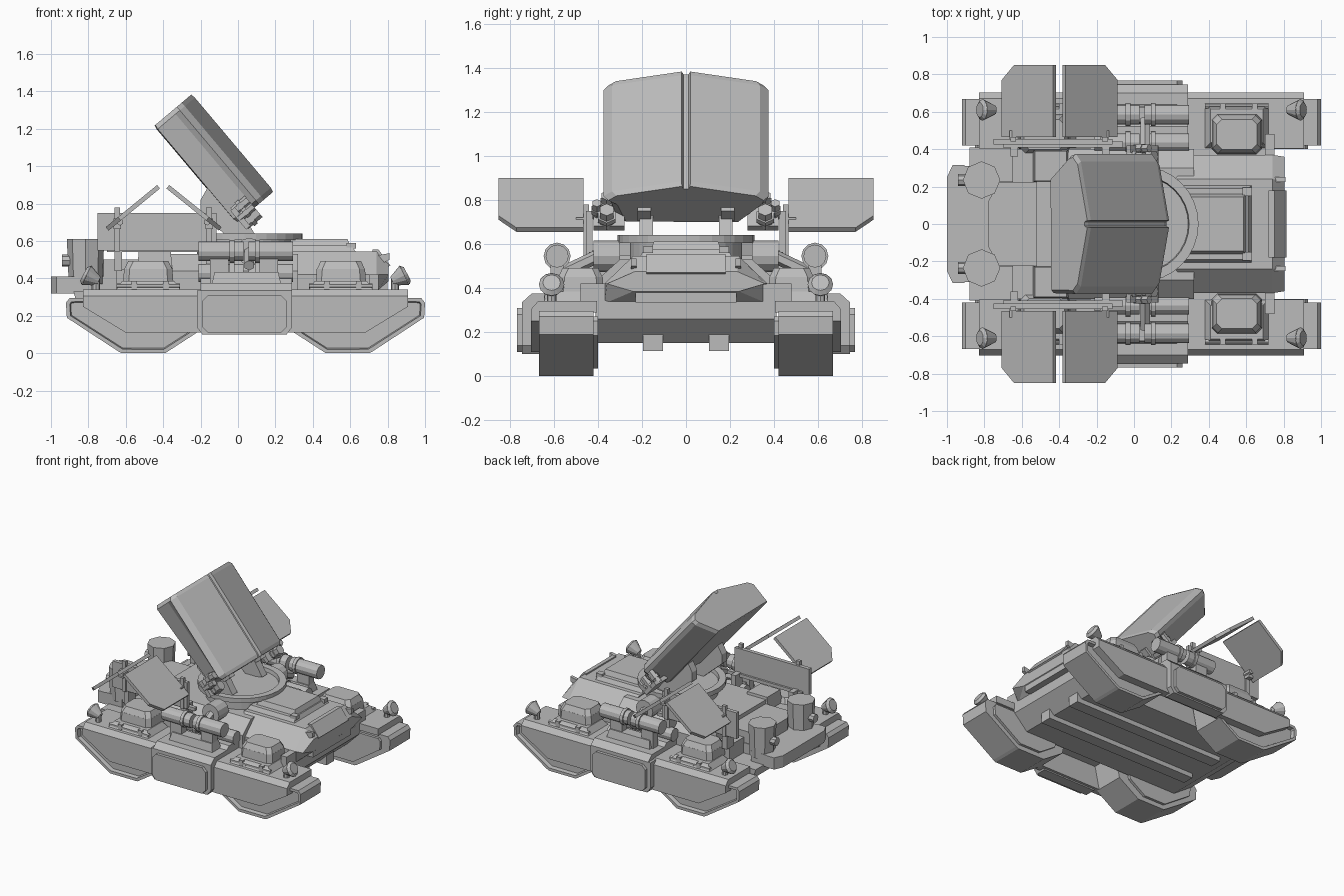
import bpy, bmesh, math
from mathutils import Matrix, Vector

if "Cube" in bpy.data.objects:
    bpy.data.objects.remove(bpy.data.objects["Cube"])

grey = bpy.data.materials.new("plain grey")
grey.diffuse_color = (0.5, 0.5, 0.5, 1)
grey.use_nodes = True
grey.node_tree.nodes["Principled BSDF"].inputs["Base Color"].default_value = grey.diffuse_color


def finish(name, bm, mirror=False, inset=None):
    bmesh.ops.recalc_face_normals(bm, faces=bm.faces)
    if inset:       # frame the outermost side face and sink its middle
        face = max(bm.faces, key=lambda f: f.calc_center_median().y)
        for thick, depth in inset:
            bmesh.ops.inset_region(bm, faces=[face], thickness=thick, depth=0)
            for v in face.verts:
                v.co.y += depth
    me = bpy.data.meshes.new(name)
    bm.to_mesh(me)
    bm.free()
    me.materials.append(grey)
    ob = bpy.data.objects.new(name, me)
    bpy.context.collection.objects.link(ob)
    if mirror:
        ob.modifiers.new("mirror", 'MIRROR').use_axis = (False, True, False)
    return ob


def loft(name, rings, **kw):
    """Join equal-length rings of 3D points into a closed solid."""
    bm = bmesh.new()
    vs = [[bm.verts.new(p) for p in r] for r in rings]
    n = len(rings[0])
    for a, b in zip(vs, vs[1:]):
        for i in range(n):
            j = (i + 1) % n
            bm.faces.new((a[i], a[j], b[j], b[i]))
    bm.faces.new(vs[0])
    bm.faces.new(vs[-1])
    return finish(name, bm, **kw)


def side(name, pts, y0, y1, **kw):      # xz profile pushed along y
    return loft(name, [[(x, y, z) for x, z in pts] for y in (y0, y1)], **kw)


def cross(name, pts, x0, x1, **kw):     # yz profile pushed along x
    return loft(name, [[(x, y, z) for y, z in pts] for x in (x0, x1)], **kw)


def plan(name, pts, z0, z1, **kw):      # xy profile pushed along z
    return loft(name, [[(x, y, z) for x, y in pts] for z in (z0, z1)], **kw)


def box(name, x0, x1, y0, y1, z0, z1, **kw):
    return plan(name, [(x0, y0), (x1, y0), (x1, y1), (x0, y1)], z0, z1, **kw)


def taper(name, x0, x1, y0, y1, z0, z1, d, c=0.0, **kw):   # smaller top, corners cut by c
    def ring(a, b, e, f, z):
        if not c:
            return [(a, e, z), (b, e, z), (b, f, z), (a, f, z)]
        return [(a+c, e, z), (b-c, e, z), (b, e+c, z), (b, f-c, z),
                (b-c, f, z), (a+c, f, z), (a, f-c, z), (a, e+c, z)]
    return loft(name, [ring(x0, x1, y0, y1, z0), ring(x0+d, x1-d, y0+d, y1-d, z1)], **kw)


def rod(name, a, b, r, r2=None, n=12, **kw):
    a, b = Vector(a), Vector(b)
    m = Matrix.Translation((a + b) / 2) @ (b - a).to_track_quat('Z', 'Y').to_matrix().to_4x4()
    bm = bmesh.new()
    bmesh.ops.create_cone(bm, cap_ends=True, segments=n, radius1=r,
                          radius2=r if r2 is None else r2, depth=(b - a).length, matrix=m)
    return finish(name, bm, **kw)


M = dict(mirror=True)

# Track pods, front and rear, with a raised rim on the outer side
pod = [(1, .27), (.995, .19), (.72, .01), (.70, 0), (.47, 0), (.30, .11), (.26, .295), (.98, .295)]
for end, pts in (("front", pod), ("rear", [(.08 - x, z) for x, z in pod])):
    cx = sum(p[0] for p in pts) / 8
    side(end + "_track", pts, .42, .667, inset=[(.022, 0), (.006, -.03)], **M)
    side(end + "_track_hub", [(cx + (x - cx) * .78, .17 + (z - .17) * .8) for x, z in pts],
         .40, .42, **M)

# Fender with a sloped outer edge, and hanging skirts
cross("fender", [(.405, .29), (.405, .342), (.67, .342), (.703, .305), (.703, .28), (.64, .28)],
      -.83, .91, **M)
side("skirt", [(-.83, .30), (-.83, .25), (-.60, .11), (.68, .11), (.91, .25), (.91, .30)],
     .64, .703, **M)
side("middle_skirt", [(-.22, .335), (-.22, .14), (-.19, .10), (.26, .10), (.29, .14), (.29, .335)],
     .66, .745, **M)
side("middle_skirt_panel", [(-.19, .28), (-.19, .14), (-.16, .11), (.23, .11), (.26, .14),
     (.26, .28), (.23, .31), (-.16, .31)], .745, .768, **M)

# Lower hull and its belly rails
side("lower_hull", [(-.88, .33), (-.86, .26), (-.70, .15), (.64, .15), (.75, .26), (.75, .34)],
     -.41, .41)
box("belly_rail", -.62, .68, .105, .195, .115, .22, **M)

# Upper front hull
sec = [(-.37, .33), (-.37, .42), (-.24, .545), (.24, .545), (.37, .42), (.37, .33)]
loft("front_hull", [
    [(.22 if abs(y) < .3 else .32, y, z) for y, z in sec],
    [(.74, y, z) for y, z in sec],
    [(.805, y * (.97 if z > .35 else .65), .385 if z < .35 else min(z, .475)) for y, z in sec]])
box("nose_block", .70, .80, -.23, .23, .335, .39)
side("nose_plate", [(.72, .555), (.75, .555), (.815, .47), (.80, .46), (.72, .53)], -.18, .18)
side("hull_cheek", [(.62, .50), (.81, .535), (.81, .50), (.69, .44)], .225, .25, **M)
taper("front_deck", .22, .63, -.21, .21, .54, .575, .02)
taper("front_hatch", .27, .60, -.16, .16, .575, .612, .015)
box("hatch_rail", .58, .63, .15, .195, .56, .59, **M)
box("track_arm", .70, .75, .35, .48, .33, .42, **M)

# Middle and rear hull
cross("middle_hull", [(-.40, .33), (-.40, .44), (-.30, .53), (.30, .53), (.40, .44), (.40, .33)],
      -.52, .32)
plan("rear_deck", [(-.78, -.12), (-.72, -.225), (-.3, -.225), (-.3, .225), (-.72, .225),
     (-.78, .12)], .33, .50)
box("rear_crossbar", -.65, -.50, -.40, .40, .33, .45)
box("rear_shelf", -.92, -.60, -.23, .23, .32, .41)
box("barrel_shelf", -.92, -.77, .20, .31, .32, .41, **M)
plan("rear_bumper", [(-1, -.25), (-.97, -.315), (-.905, -.315), (-.905, .315), (-.97, .315),
     (-1, .25)], .32, .41)
taper("rear_locker", -.54, -.35, .22, .40, .44, .55, .01, **M)

# Rear barrels with a nozzle
rod("barrel", (-.815, .235, .37), (-.815, .235, .61), .09, .10, n=8, **M)
rod("barrel_nozzle", (-.94, .235, .495), (-.88, .235, .495), .032, n=8, **M)


# Turret base and hollow ring
def circle(r, z):
    return [(.035 + r * math.cos(i * math.tau / 32), r * math.sin(i * math.tau / 32), z)
            for i in range(32)]


rod("turret_base", (.035, 0, .50), (.035, 0, .61), .255, n=32)
loft("turret_ring", [circle(.31, .605), circle(.31, .64), circle(.26, .64), circle(.255, .612)])
rod("side_pivot", (.06, .30, .545), (.06, .42, .545), .072, n=12, **M)
rod("side_pivot_link", (.06, .40, .545), (.06, .56, .47), .03, n=6, **M)

# Tilted launcher box: u runs along it, n points out of its ridged face
u, n = Vector((-.645, 0, .764)), Vector((.764, 0, .645))
mid = Vector((-.123, 0, 1.045))


def tilt(y, t, s):
    p = mid + u * s + n * t
    return (p.x, y, p.z)


def launcher_ring(s, f, g, near):       # near: half width of the back on the -y side
    half = [(.012, .105), (.02, .125), (.335, .055), (.375, .02), (.365, -.01), (.25, -.14)]
    other = half[:4] + [((.375 + near) / 2, -.01), (near, -.135)]
    return [tilt(y * f, t * g, s) for y, t in half + [(-y, t) for y, t in reversed(other)]]


loft("launcher_box", [launcher_ring(*a) for a in (
    (-.34, .94, .95, .29), (-.315, 1, 1, .31), (.315, 1, 1, .37), (.34, .95, .97, .37))])
loft("launcher_end_tab", [[tilt(y, t, s) for y, t in ((.16, -.10), (.22, -.10), (.22, -.03),
     (.16, -.03))] for s in (-.36, -.33)], **M)
side("launcher_arm", [(-.20, .82), (-.16, .89), (.04, .72), (.10, .62), (-.03, .60), (-.20, .75)],
     .15, .21, **M)

# Bolt clusters beside the lower end of the box
loft("bolt_plate", [[tilt(y, t, s) for y, t in ((.28, -.12), (.42, -.12), (.42, -.09), (.28, -.09))]
     for s in (-.40, -.27)], **M)
for i, (y, s, r) in enumerate(((.36, -.37, .036), (.36, -.285, .027), (.405, -.33, .022))):
    rod("bolt_%d" % i, tilt(y, -.11, s), tilt(y, -.01, s), r, n=6, **M)
    rod("bolt_collar_%d" % i, tilt(y, -.075, s), tilt(y, -.05, s), r * 1.25, n=6, **M)

# Side canisters in two rows on a stepped base
cross("canister_base", [(.40, .33), (.40, .40), (.52, .40), (.55, .376), (.70, .376),
      (.745, .335), (.745, .31)], -.20, .29, **M)
taper("canister_box", -.14, .23, .53, .64, .37, .435, .015, **M)
for y, z, r in ((.585, .545, .052), (.437, .43, .048)):
    for x in (-.21, .055):
        rod("canister", (x, y, z), (x + .24, y, z), r, n=12, **M)
        c = x + (.165 if x < 0 else .035)
        rod("canister_collar", (c, y, z), (c + .025, y, z), r * 1.18, n=12, **M)
        box("canister_stand", x + .06, x + .16, y - .03, y + .03, .34, z, **M)

# Fender hatches
for x in (-.61, .42):
    taper("hatch_base", x - .04, x + .30, .405, .645, .342, .385, .03, **M)
    taper("hatch_cap", x - .005, x + .265, .372, .587, .375, .45, .006, c=.03, **M)
    taper("hatch_lid", x + .002, x + .258, .379, .58, .45, .492, .02, c=.028, **M)
    for dx in (.04, .21):
        box("hatch_clip", x + dx, x + dx + .03, .60, .645, .342, .385, **M)
    rod("hatch_hinge", (x - .04, .63, .36), (x + .30, .63, .36), .014, n=6, **M)

# Headlamps on short stems, facing outward
for x, d in ((.85, 1), (-.77, -1)):
    rod("lamp_stem", (x - .01 * d, .61, .34), (x - .01 * d, .61, .40), .022, n=8, **M)
    rod("lamp_shell", (x - .025 * d, .61, .385), (x + .04 * d, .61, .417), .025, .058, n=12, **M)
    rod("lamp_glass", (x + .04 * d, .61, .417), (x + .055 * d, .61, .425), .058, .04, n=12, **M)

# Side boards, each holding two sloped panels
box("side_board", -.75, -.115, .425, .455, .55, .75, **M)
box("board_top_rail", -.70, -.06, .41, .44, .54, .565, **M)
for x in (-.66, -.17):
    box("board_post", x, x + .03, .44, .465, .545, .78, **M)
    box("panel_bracket", x - .005, x + .035, .44, .50, .665, .72, **M)
    side("board_foot", [(x, .44), (x + .04, .44), (x + .04, .57), (x, .57)], .36, .445, **M)

# panel outline: (distance down the slope from 0 to 1, y)
shape = [(0, .465), (0, .85), (.76, .85), (1, .77), (1, .465)]
for name, xt, xb in (("rear_panel", -.425, -.70), ("front_panel", -.375, -.095)):
    top, bottom = Vector((xt, 0, .89)), Vector((xb, 0, .665))
    d = bottom - top
    out = Vector((-d.z, 0, d.x)).normalized() * .012
    loft(name, [[top + d * s + out * k + Vector((0, y, 0)) for s, y in shape] for k in (-1, 1)], **M)
    stay = top + d * .75
    rod(name + "_stay", stay + Vector((0, .44, -.02)), stay + Vector((0, .52, -.02)), .018, n=6, **M)
